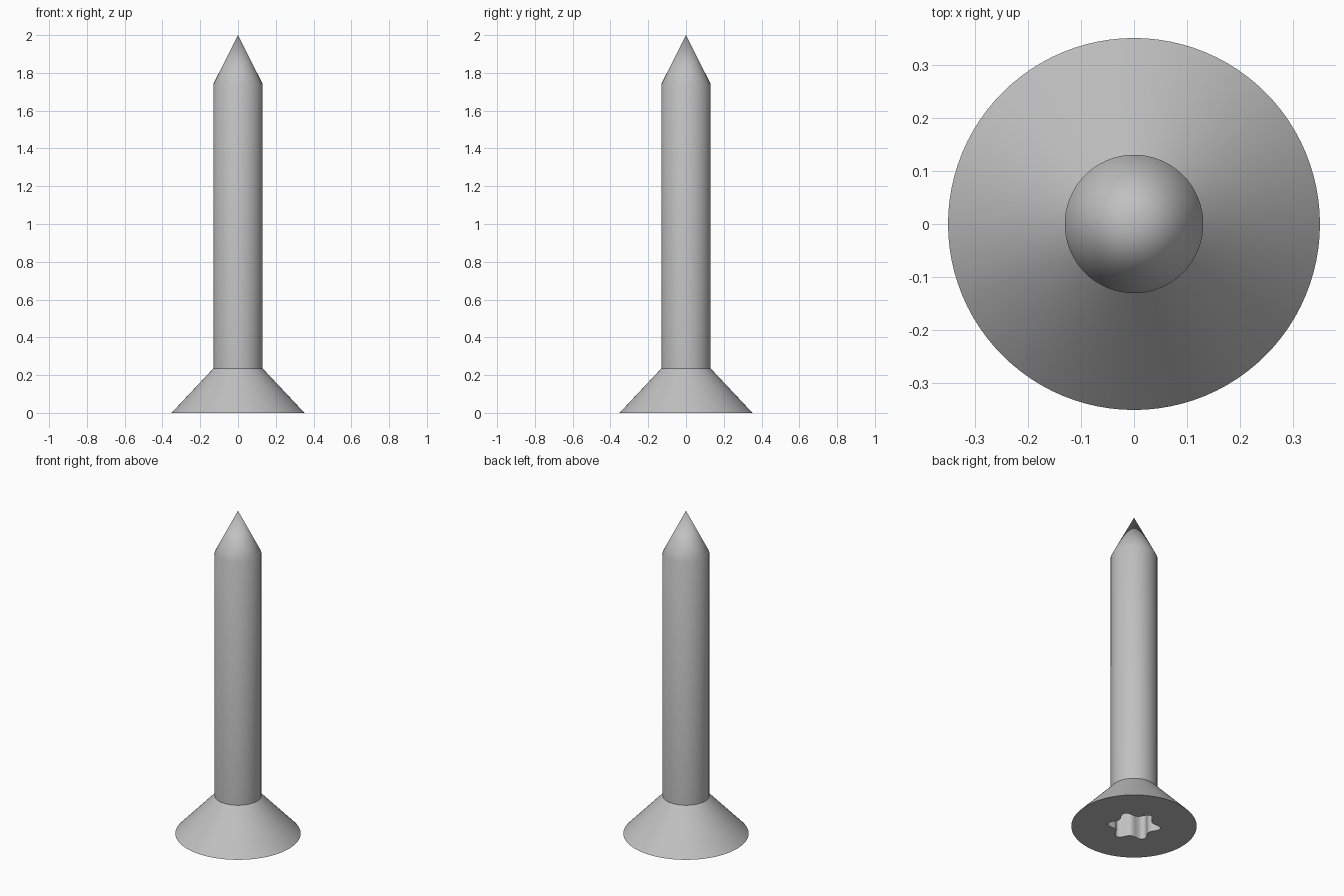
import bpy, bmesh
from math import sin, cos, pi, radians

cube = bpy.data.objects.get("Cube")
if cube:
    bpy.data.objects.remove(cube, do_unlink=True)

SEGMENTS = 96

steel = bpy.data.materials.new("steel_grey")
steel.use_nodes = True
colour = (0.53, 0.53, 0.53, 1)
steel.diffuse_color = colour
steel.node_tree.nodes["Principled BSDF"].inputs["Base Color"].default_value = colour


def circle(radius):
    return lambda a: radius


def star(inner, outer):
    # six rounded lobes, one pair on the y axis
    return lambda a: inner + (outer - inner) * ((1 - cos(6 * a)) / 2) ** 1.3


def add_ring(bm, radius_at, z):
    angles = [2 * pi * i / SEGMENTS for i in range(SEGMENTS)]
    return [bm.verts.new((radius_at(a) * cos(a), radius_at(a) * sin(a), z)) for a in angles]


def loft(bm, lower, upper):
    for i in range(SEGMENTS):
        j = (i + 1) % SEGMENTS
        bm.faces.new((lower[i], lower[j], upper[j], upper[i]))


def fan(bm, ring, z):
    centre = bm.verts.new((0, 0, z))
    for i in range(SEGMENTS):
        bm.faces.new((ring[i], ring[(i + 1) % SEGMENTS], centre))


# Screw: star recess, flat head face, countersunk cone, shank and point
bm = bmesh.new()
socket = star(0.108, 0.152)
sections = [
    (socket, 0.2),
    (socket, 0),
    (circle(0.352), 0),
    (circle(0.131), 0.235),
    (circle(0.131), 1.74),
    (circle(0.106), 1.79),
]
rings = [add_ring(bm, shape, z) for shape, z in sections]
for lower, upper in zip(rings, rings[1:]):
    loft(bm, lower, upper)
fan(bm, rings[0], 0.2)
fan(bm, rings[-1], 2)
bmesh.ops.recalc_face_normals(bm, faces=bm.faces)

mesh = bpy.data.meshes.new("screw")
bm.to_mesh(mesh)
bm.free()
mesh.materials.append(steel)
screw = bpy.data.objects.new("screw", mesh)
bpy.context.collection.objects.link(screw)

# Smooth round surfaces, crisp head edges
bpy.ops.object.select_all(action="DESELECT")
screw.select_set(True)
bpy.context.view_layer.objects.active = screw
bpy.ops.object.shade_smooth_by_angle(angle=radians(30))
